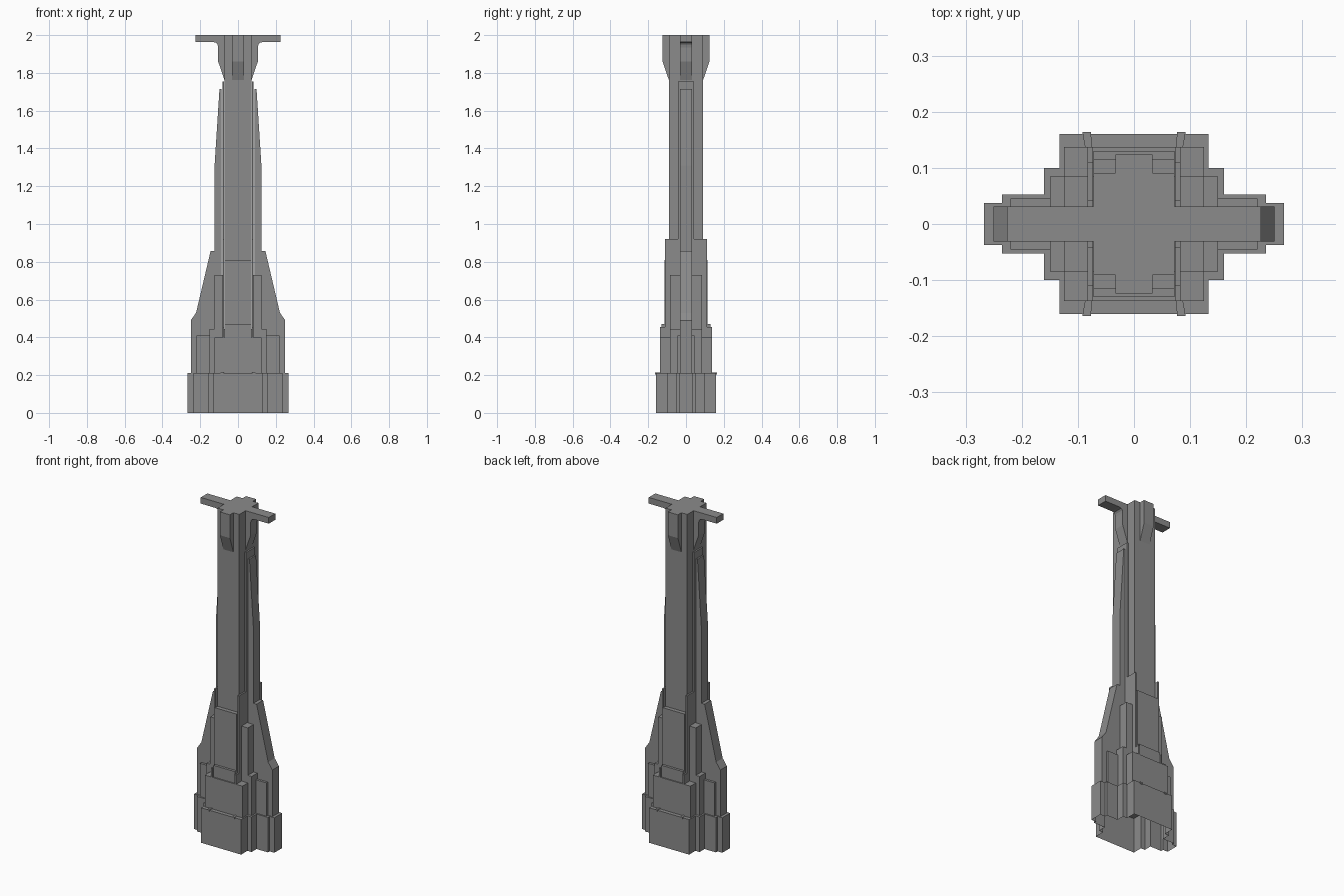
import bpy, bmesh

if "Cube" in bpy.data.objects:
    bpy.data.objects.remove(bpy.data.objects["Cube"])

# Dark grey for the whole tower
grey = bpy.data.materials.new("dark_grey")
grey.diffuse_color = (0.26, 0.26, 0.26, 1)
grey.use_nodes = True
grey.node_tree.nodes["Principled BSDF"].inputs["Base Color"].default_value = grey.diffuse_color


def make(name, bm):
    bmesh.ops.recalc_face_normals(bm, faces=bm.faces)
    me = bpy.data.meshes.new(name)
    bm.to_mesh(me)
    bm.free()
    me.materials.append(grey)
    ob = bpy.data.objects.new(name, me)
    bpy.context.collection.objects.link(ob)
    return ob


def prism(name, profile, axis, lo, hi, mirror=None, cap_start=True):
    """Extrude a 2D profile along axis (x: yz, y: xz, z: xy)."""
    def place(a, b, t):
        return {'x': (t, a, b), 'y': (a, t, b), 'z': (a, b, t)}[axis]
    bm = bmesh.new()
    start = [bm.verts.new(place(a, b, lo)) for a, b in profile]
    end = [bm.verts.new(place(a, b, hi)) for a, b in profile]
    if cap_start:
        bm.faces.new(start)
    bm.faces.new(end)
    n = len(profile)
    for i in range(n):
        j = (i + 1) % n
        bm.faces.new((start[i], start[j], end[j], end[i]))
    ob = make(name, bm)
    if mirror is not None:
        mod = ob.modifiers.new("mirror", 'MIRROR')
        mod.use_axis = mirror
        mod.use_mirror_merge = False
    return ob


def block(name, x, y, z0, z1):
    """Box centred on the tower axis with half sizes x, y."""
    return prism(name, [(-x, -y), (x, -y), (x, y), (-x, y)], 'z', z0, z1)


def stepped_plan(quarter):
    """Complete a quarter outline to all four quadrants."""
    q2 = [(-x, y) for x, y in reversed(quarter)]
    half = quarter + q2
    return half + [(-x, -y) for x, y in half]


# Plinth with stepped plan, open underneath
plinth = stepped_plan([(0.267, 0.037), (0.235, 0.037), (0.235, 0.053), (0.16, 0.053),
                       (0.16, 0.10), (0.133, 0.10), (0.133, 0.16)])
prism("plinth", plinth, 'z', 0, 0.21, cap_start=False)

# Lower setbacks
block("lower_corner_tier", 0.125, 0.137, 0.21, 0.40)
block("lower_front_tier", 0.072, 0.13, 0.21, 0.47)
block("lower_side_tier", 0.15, 0.085, 0.21, 0.445)
block("lower_wing_tier", 0.22, 0.045, 0.21, 0.41)
block("middle_front_tier", 0.072, 0.115, 0.3, 0.81)
prism("middle_side_tier", [(0.083, -0.085), (0.125, -0.085), (0.125, 0.085), (0.083, 0.085)],
      'z', 0.3, 0.73, (True, False, False))

# Main shaft
block("shaft", 0.072, 0.091, 0.3, 2.0)

# Thin stepped panels on both sides of the shaft
panel = [(0.137, 0.21), (0.137, 0.455), (0.11, 0.455), (0.11, 0.92), (0.042, 0.92), (0.042, 1.755)]
panel += [(-y, z) for y, z in reversed(panel)]
prism("side_panel", panel, 'x', 0.0735, 0.083, (True, False, False))

# Small splayed lips above the plinth
prism("lip", [(0.074, 0.13), (0.086, 0.13), (0.092, 0.164), (0.077, 0.164)],
      'z', 0.203, 0.214, (True, True, False))

# Buttress fins
fin = [(0.088, 0.21), (0.25, 0.21), (0.25, 0.49), (0.222, 0.53), (0.145, 0.857), (0.124, 0.857),
       (0.124, 1.31), (0.098, 1.715), (0.088, 1.715)]
prism("buttress_fin", fin, 'y', -0.031, 0.031, (True, False, False))

# Flared head: front and back ribs, side arms
prism("head_rib", [(0.09, 1.76), (0.124, 1.86), (0.124, 2.0), (0.09, 2.0)],
      'x', -0.033, 0.033, (False, True, False))
arm = [(0.071, 1.76), (0.105, 1.86), (0.105, 1.935), (0.108, 1.95), (0.116, 1.96), (0.13, 1.963),
       (0.226, 1.963), (0.226, 2.0), (0.071, 2.0)]
prism("head_arm", arm, 'y', -0.031, 0.031, (True, False, False))
